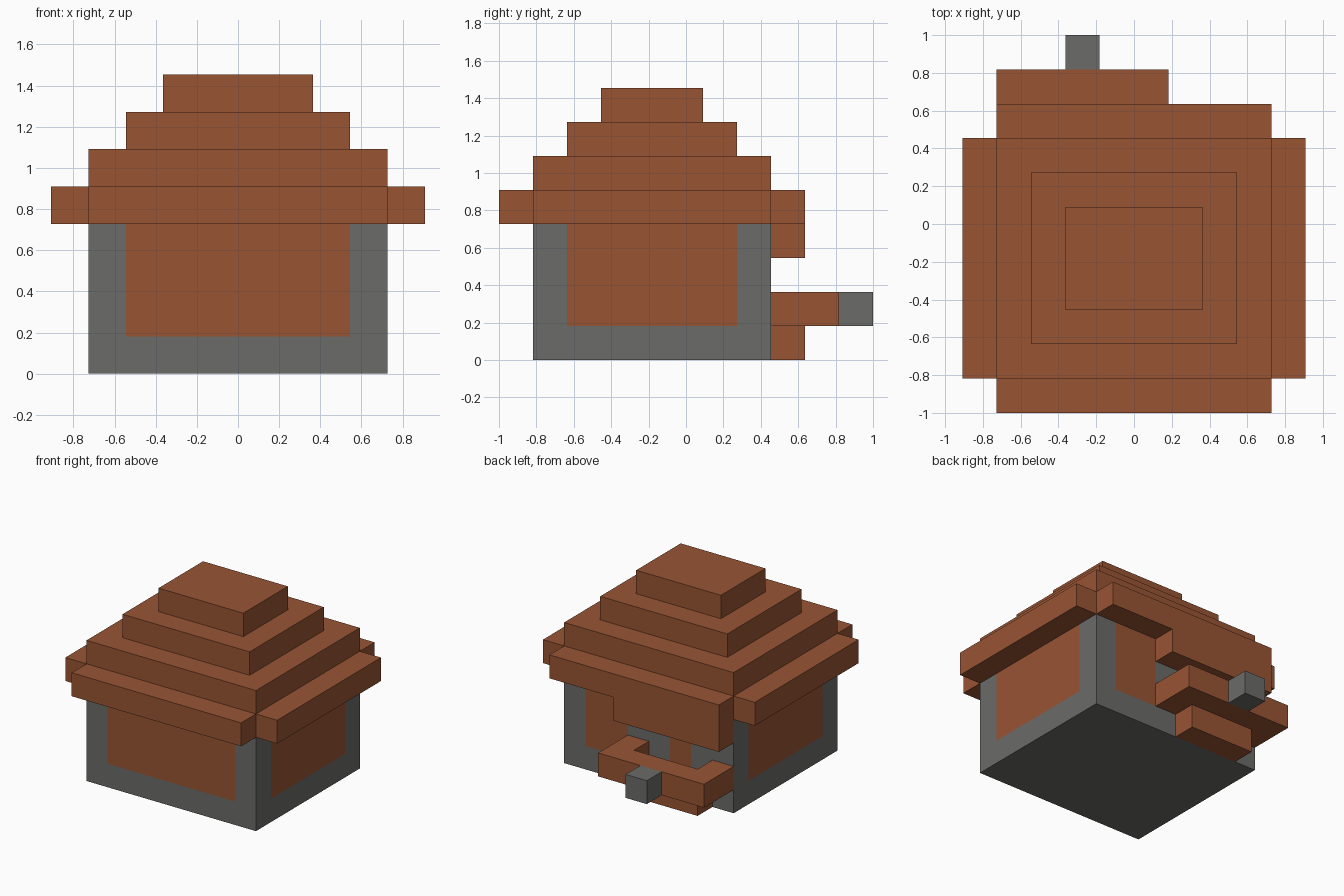
import bpy
import bmesh

U = 2 / 11  # size of one building block

if "Cube" in bpy.data.objects:
    bpy.data.objects.remove(bpy.data.objects["Cube"])


def material(name, rgb):
    mat = bpy.data.materials.new(name)
    mat.use_nodes = True
    color = (*rgb, 1.0)
    mat.diffuse_color = color
    mat.node_tree.nodes["Principled BSDF"].inputs["Base Color"].default_value = color
    return mat


brown = material("clay brown", (0.315, 0.09, 0.034))
grey = material("stone grey", (0.147, 0.147, 0.141))


def finish(name, bm, *mats):
    bmesh.ops.recalc_face_normals(bm, faces=bm.faces[:])
    mesh = bpy.data.meshes.new(name)
    bm.to_mesh(mesh)
    bm.free()
    for mat in mats:
        mesh.materials.append(mat)
    obj = bpy.data.objects.new(name, mesh)
    bpy.context.collection.objects.link(obj)
    return obj


def prism_mesh(outline, z0, z1):
    """Extrude a flat outline, given in blocks, from z0 up to z1."""
    bm = bmesh.new()
    base = bm.faces.new([bm.verts.new((x * U, y * U, z0 * U)) for x, y in outline])
    top = bmesh.ops.extrude_face_region(bm, geom=[base])
    verts = [v for v in top["geom"] if isinstance(v, bmesh.types.BMVert)]
    bmesh.ops.translate(bm, verts=verts, vec=(0, 0, (z1 - z0) * U))
    return bm


def prism(name, outline, z0, z1, mat):
    return finish(name, prism_mesh(outline, z0, z1), mat)


def rect(x0, x1, y0, y1):
    return [(x0, y0), (x1, y0), (x1, y1), (x0, y1)]


# House walls: a stone box with clay panels cut into its faces
walls = prism_mesh(rect(-4, 4, -4.5, 2.5), 0, 4)
cuts = [(0, p) for p in (-3, -2, -1, 1, 3)] + [(1, -3.5), (1, 1.5), (2, 1)]
for axis, pos in cuts:
    point, normal = [0, 0, 0], [0, 0, 0]
    point[axis], normal[axis] = pos * U, 1
    bmesh.ops.bisect_plane(walls, geom=walls.verts[:] + walls.edges[:] + walls.faces[:],
                           plane_co=point, plane_no=normal)
walls.normal_update()
for face in walls.faces:
    x, y, z = face.calc_center_median() / U
    if abs(face.normal.z) > 0.5 or z < 1:
        panel = False
    elif abs(face.normal.x) > 0.5:
        panel = -3.5 < y < 1.5
    elif y < 0:
        panel = abs(x) < 3
    else:
        panel = 1 < x < 3 or -2 < x < -1
    face.material_index = int(panel)
finish("house_walls", walls, grey, brown)

# Eaves: a cross-shaped slab with open corners
prism("roof_eaves", [(-4, -5.5), (4, -5.5), (4, -4.5), (5, -4.5), (5, 2.5), (4, 2.5),
                     (4, 3.5), (-4, 3.5), (-4, 2.5), (-5, 2.5), (-5, -4.5), (-4, -4.5)],
      4, 5, brown)

# Stepped roof
for step, name in enumerate(("lower", "middle", "upper")):
    prism(f"roof_{name}_step", rect(step - 4, 4 - step, step - 4.5, 2.5 - step),
          5 + step, 6 + step, brown)

# Rear stall: hood, U-shaped counter, base and spout
prism("rear_hood", rect(-4, 1, 2.5, 3.5), 3, 4, brown)
prism("rear_counter", [(-4, 2.5), (-3, 2.5), (-3, 3.5), (0, 3.5), (0, 2.5),
                       (1, 2.5), (1, 4.5), (-4, 4.5)], 1, 2, brown)
prism("rear_base", rect(-3, 0, 2.5, 3.5), 0, 1, brown)
prism("rear_spout", rect(-2, -1, 4.5, 5.5), 1, 2, grey)
